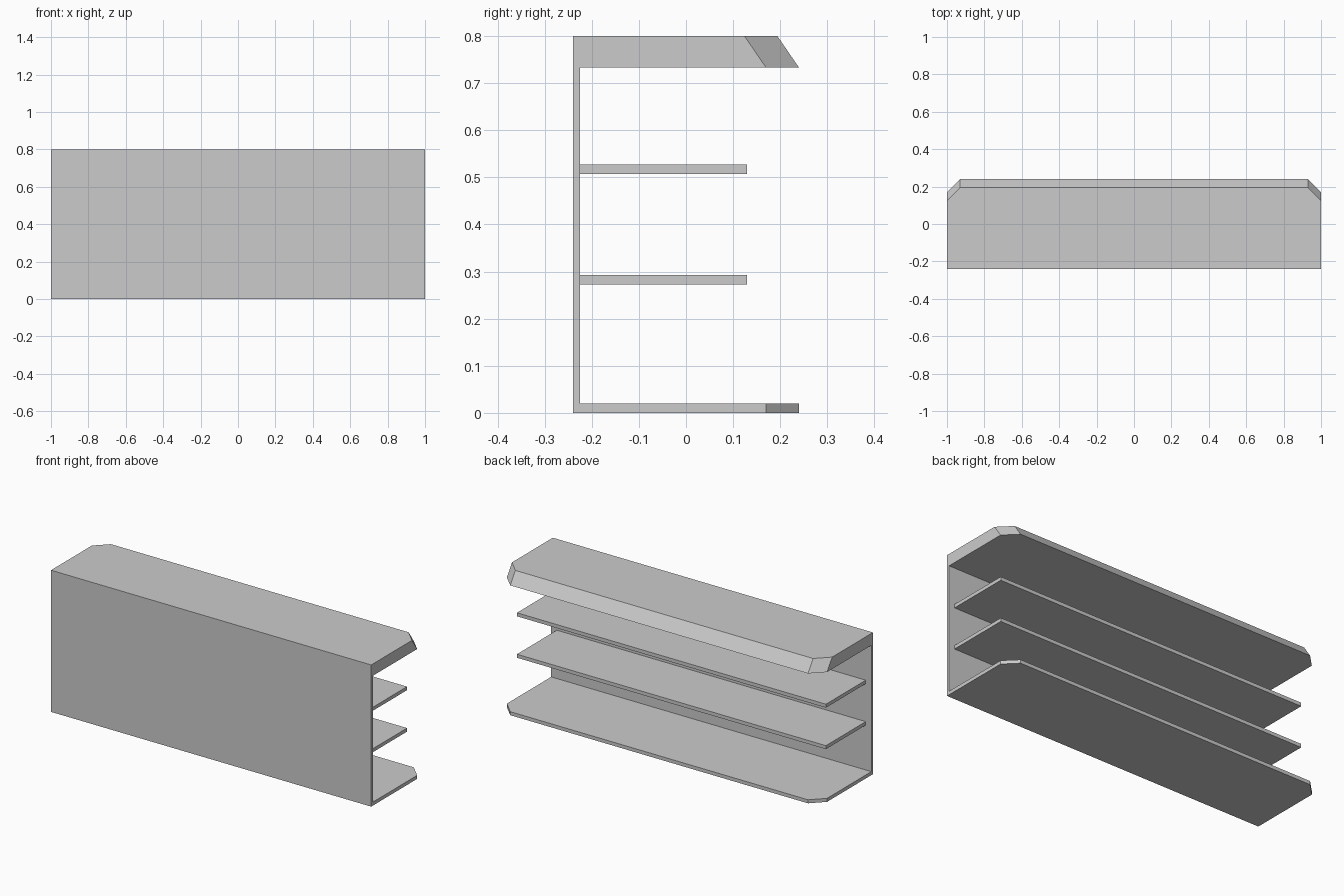
import bpy
import bmesh

if "Cube" in bpy.data.objects:
    bpy.data.objects.remove(bpy.data.objects["Cube"], do_unlink=True)

grey = bpy.data.materials.new("light_grey")
grey.use_nodes = True
colour = (0.6, 0.6, 0.6, 1)
grey.diffuse_color = colour
grey.node_tree.nodes["Principled BSDF"].inputs["Base Color"].default_value = colour

FRONT, BACK, CORNER = -0.24, 0.24, 0.07


def slab(name, half_width, front, back, bottom, top, corner=0, slope=0):
    """Flat board with optional cut back corners and a back edge leaning inward."""
    bm = bmesh.new()
    plan = [(half_width, back - corner)]
    if corner:
        plan.append((half_width - corner, back))
    plan += [(-x, y) for x, y in reversed(plan)]
    rings = []
    for z, shift in ((bottom, 0), (top, slope)):
        ring = [(-half_width, front), (half_width, front)]
        ring += [(x, y - shift) for x, y in plan]
        rings.append([bm.verts.new((x, y, z)) for x, y in ring])
    low, high = rings
    bm.faces.new(low[::-1])
    bm.faces.new(high)
    for i in range(len(low)):
        j = (i + 1) % len(low)
        bm.faces.new((low[i], low[j], high[j], high[i]))
    bmesh.ops.recalc_face_normals(bm, faces=bm.faces)
    mesh = bpy.data.meshes.new(name)
    bm.to_mesh(mesh)
    bm.free()
    mesh.materials.append(grey)
    obj = bpy.data.objects.new(name, mesh)
    bpy.context.collection.objects.link(obj)
    return obj


# Upright panel between the base and the top
inner = FRONT + 0.015
slab("front_panel", 1, FRONT, inner, 0.02, 0.733)

# Base and thick top, both with cut corners
slab("base_board", 1, FRONT, BACK, 0, 0.02, CORNER)
slab("counter_top", 1, FRONT, BACK, 0.733, 0.8, CORNER, 0.046)

# Two narrower shelves behind the panel
for name, z in (("lower_shelf", 0.273), ("upper_shelf", 0.507)):
    slab(name, 0.965, inner, 0.13, z, z + 0.02)
